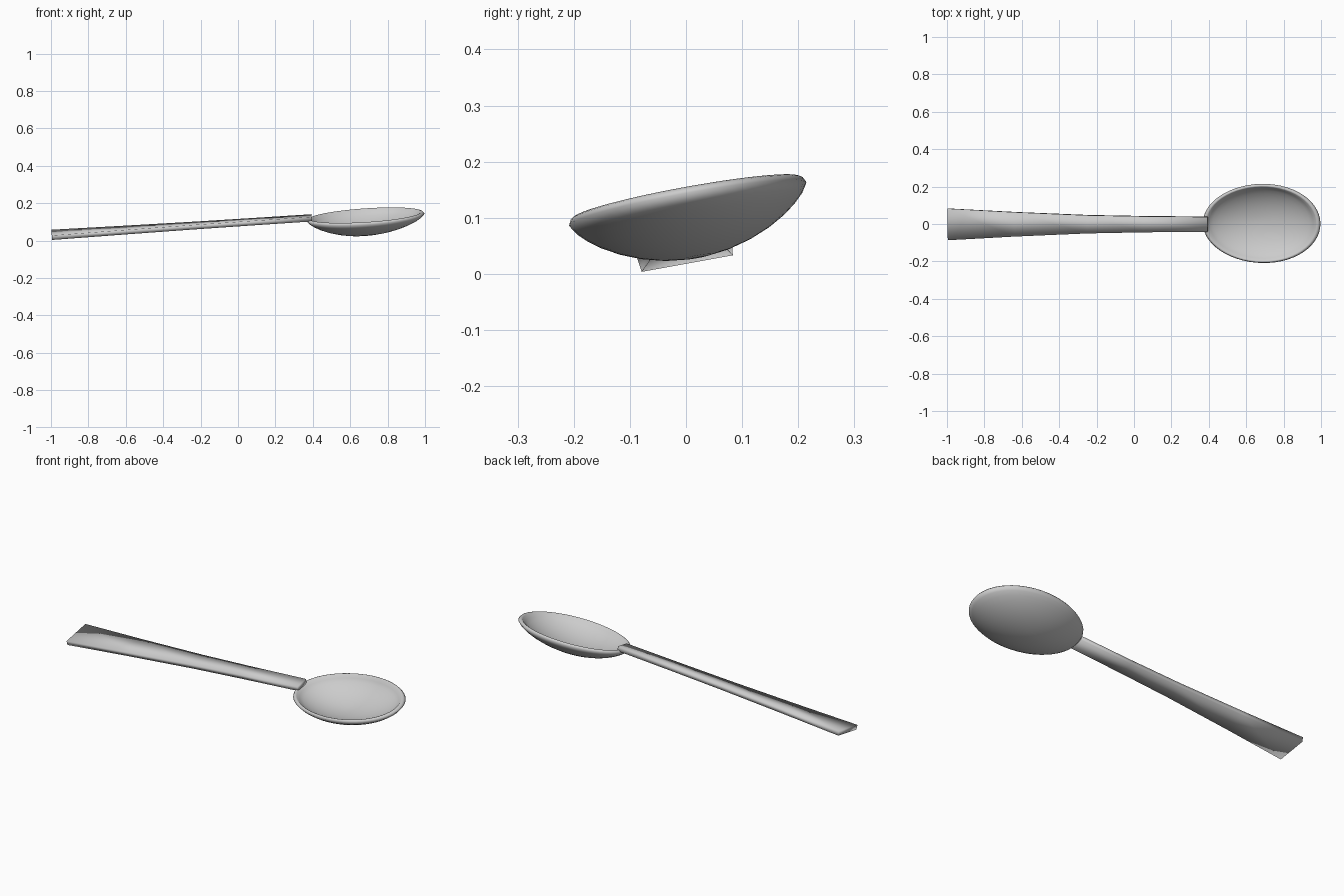
import bpy, bmesh, math
from mathutils import Matrix, Vector

if "Cube" in bpy.data.objects:
    bpy.data.objects.remove(bpy.data.objects["Cube"])

# Whole spoon rests tilted: rolled about its length and pitched up to the bowl
TILT = (Matrix.Translation((0, 0, 0.096))
        @ Matrix.Rotation(math.radians(-3.75), 4, 'Y')
        @ Matrix.Rotation(math.radians(10.3), 4, 'X'))


def finish(name, bm, angle=None):
    bmesh.ops.transform(bm, matrix=TILT, verts=bm.verts)
    bmesh.ops.recalc_face_normals(bm, faces=bm.faces)
    me = bpy.data.meshes.new(name)
    bm.to_mesh(me)
    bm.free()
    ob = bpy.data.objects.new(name, me)
    bpy.context.collection.objects.link(ob)
    for p in me.polygons:
        p.use_smooth = True
    return ob


def bridge(bm, a, b):
    n = len(a)
    for i in range(n):
        bm.faces.new((a[i], a[(i + 1) % n], b[(i + 1) % n], b[i]))


# Handle: thin tapered bar, smooth shaded, flaring toward its free end
bm = bmesh.new()
rings = []
for x, w, t in [(-0.998, 0.086, 0.0125), (-0.64, 0.066, 0.0125),
                (-0.25, 0.049, 0.0125), (0.05, 0.043, 0.0125),
                (0.395, 0.040, 0.0125)]:
    pts = [(-w, t), (-w * 0.96, -t), (w * 0.96, -t), (w, t)]
    rings.append([bm.verts.new((x, y, z)) for y, z in pts])
for a, b in zip(rings, rings[1:]):
    bridge(bm, a, b)
bm.faces.new(rings[0])
bm.faces.new(rings[-1])
finish("handle", bm)

# Bowl: oval shell swept through a rounded-lip profile
SEG, CX, RX, RY, RIM = 56, 0.683, 0.315, 0.215, -0.006


def oval(bm, u, z):
    ring = []
    for i in range(SEG):
        a = 2 * math.pi * i / SEG
        c, s = math.cos(a), math.sin(a)
        ring.append(bm.verts.new((CX - 0.02 * (1 - u) + RX * u * c,
                                  RY * u * s * (1 + 0.03 * c), RIM + z)))
    return ring


def depth(u, d):
    return -d * max(0.0, 1 - u * u) ** 0.75


bm = bmesh.new()
steps = [0.12, 0.3, 0.48, 0.64, 0.78, 0.88, 0.95]
profile = [(u * 0.93, depth(u, 0.086) - 0.003) for u in steps]
profile += [(0.93, -0.002), (0.955, 0.001), (0.98, -0.002), (1.0, -0.011)]
profile += [(u, depth(u, 0.095) - 0.011) for u in reversed(steps)]
loops = [oval(bm, u, z) for u, z in profile]
for a, b in zip(loops, loops[1:]):
    bridge(bm, a, b)
for ring, z in ((loops[0], -0.089), (loops[-1], -0.106)):
    mid = bm.verts.new(Vector((CX - 0.02, 0, RIM + z)))
    for i in range(SEG):
        bm.faces.new((ring[i], ring[(i + 1) % SEG], mid))
finish("bowl", bm)
